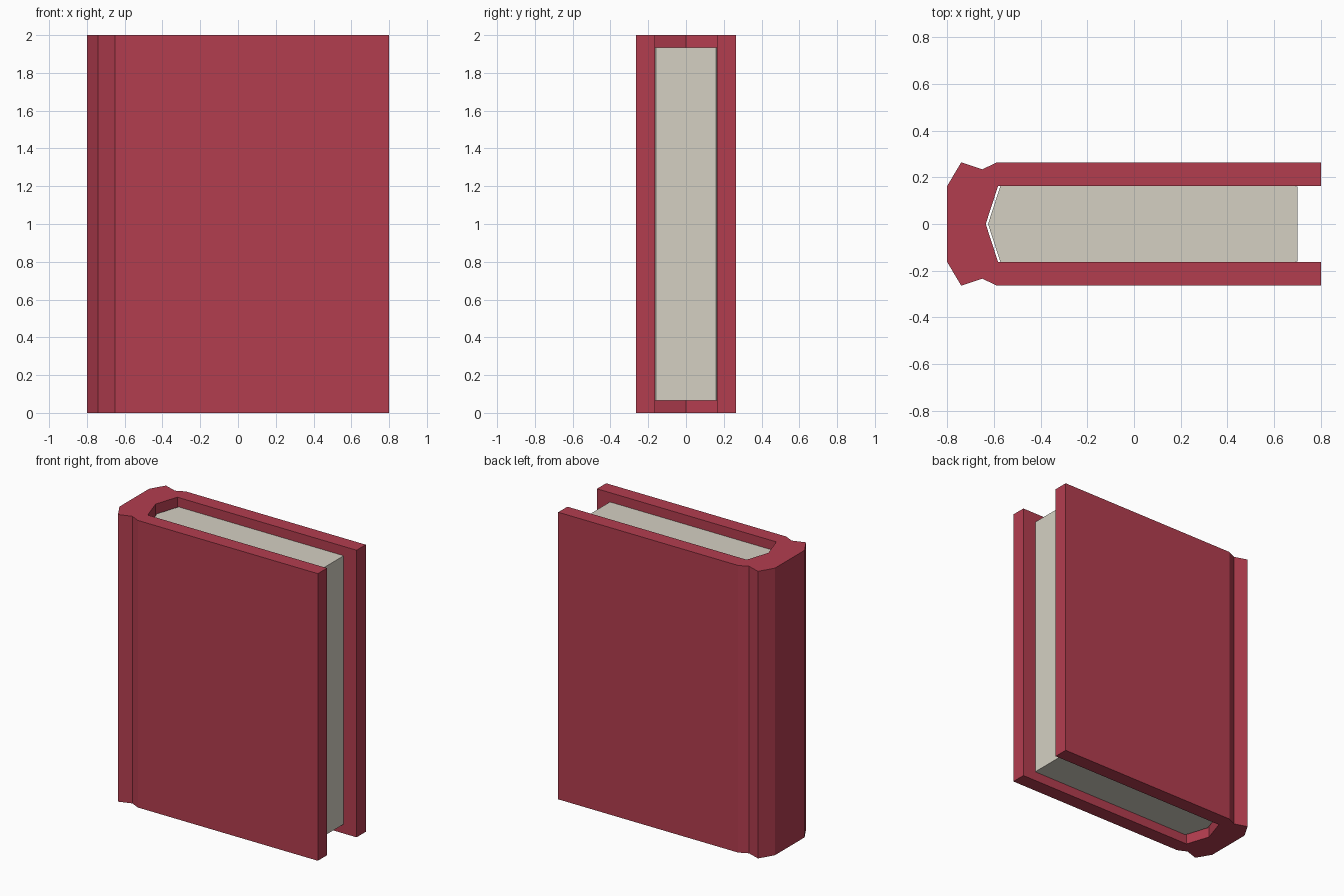
import bpy
import bmesh

if "Cube" in bpy.data.objects:
    bpy.data.objects.remove(bpy.data.objects["Cube"])


def material(name, rgb):
    m = bpy.data.materials.new(name)
    m.diffuse_color = (*rgb, 1)
    m.use_nodes = True
    m.node_tree.nodes["Principled BSDF"].inputs["Base Color"].default_value = m.diffuse_color
    return m


def prism(name, half, z0, z1, mat):
    """Extrude an outline upward; half is its +y side, mirrored across y = 0."""
    outline = half + [(x, -y) for x, y in reversed(half) if y > 0]
    bm = bmesh.new()
    base = bm.faces.new([bm.verts.new((x, y, z0)) for x, y in outline])
    ext = bmesh.ops.extrude_face_region(bm, geom=[base])
    top = [v for v in ext["geom"] if isinstance(v, bmesh.types.BMVert)]
    bmesh.ops.translate(bm, verts=top, vec=(0, 0, z1 - z0))
    bmesh.ops.recalc_face_normals(bm, faces=bm.faces)
    me = bpy.data.meshes.new(name)
    bm.to_mesh(me)
    bm.free()
    me.materials.append(mat)
    ob = bpy.data.objects.new(name, me)
    bpy.context.collection.objects.link(ob)
    return ob


red = material("cover red", (0.45, 0.047, 0.078))
cream = material("page cream", (0.66, 0.63, 0.545))

# Cover: faceted spine, hinge groove, two boards, pointed inner pocket
prism("cover", [(-0.635, 0), (-0.582, 0.163), (0.8, 0.163), (0.8, 0.264),
                (-0.587, 0.264), (-0.65, 0.234), (-0.74, 0.264), (-0.8, 0.163)],
      0, 2, red)

# Page block: set in from the cover edges, fore-edge corners slightly cut
prism("pages", [(-0.625, 0), (-0.572, 0.164), (0.685, 0.164), (0.7, 0.16)],
      0.065, 1.935, cream)
